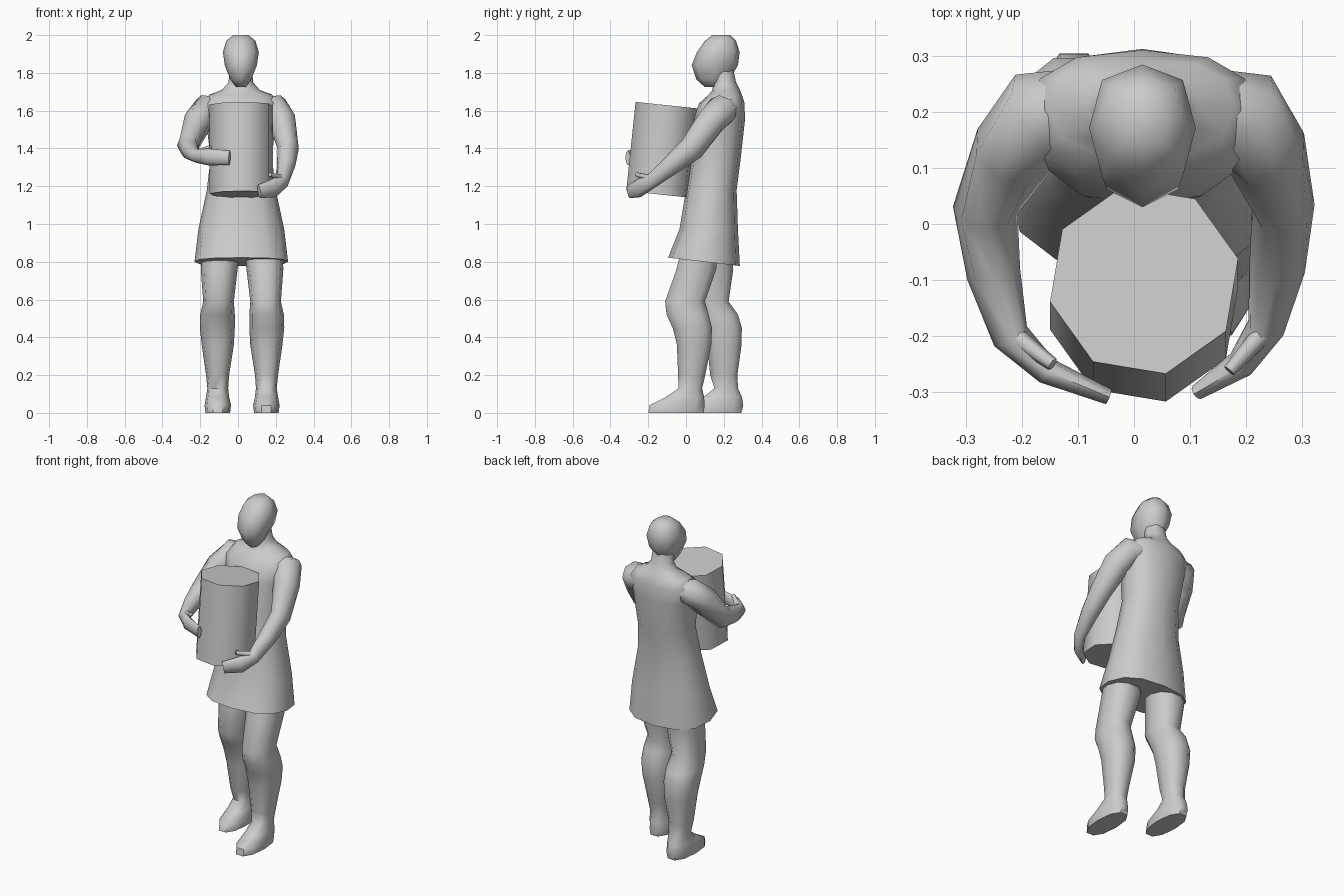
import bpy, bmesh, math
from mathutils import Vector, Matrix

grey = bpy.data.materials.new("plain grey")
grey.diffuse_color = (0.6, 0.6, 0.6, 1)


def skin(name, rings, angle=55):
    """Join a list of vertex rings into a closed, smooth-shaded body."""
    bm = bmesh.new()
    loops = [[bm.verts.new(p) for p in ring] for ring in rings]
    n = len(loops[0])
    for a, b in zip(loops, loops[1:]):
        for i in range(n):
            j = (i + 1) % n
            bm.faces.new((a[i], a[j], b[j], b[i]))
    bm.faces.new(loops[0][::-1])
    bm.faces.new(loops[-1])
    bmesh.ops.recalc_face_normals(bm, faces=bm.faces)
    me = bpy.data.meshes.new(name)
    bm.to_mesh(me)
    bm.free()
    me.materials.append(grey)
    ob = bpy.data.objects.new(name, me)
    bpy.context.collection.objects.link(ob)
    bpy.ops.object.select_all(action='DESELECT')
    ob.select_set(True)
    bpy.context.view_layer.objects.active = ob
    bpy.ops.object.shade_smooth_by_angle(angle=math.radians(angle))
    return ob


def level(z, x0, x1, y0, y1, n=8, tilt=0.0, power=1.0):
    """Horizontal ring filling an x/y extent; power < 1 makes it boxier."""
    ring = []
    for i in range(n):
        a = 2 * math.pi * i / n
        c, s = math.cos(a), math.sin(a)
        c = math.copysign(abs(c) ** power, c)
        s = math.copysign(abs(s) ** power, s)
        ring.append(((x0 + x1) / 2 + c * (x1 - x0) / 2,
                     (y0 + y1) / 2 + s * (y1 - y0) / 2, z - tilt * s))
    return ring


def limb(name, path, n=8):
    """Tube along a path of (x, y, z, side radius, upright radius)."""
    pts = [Vector(p[:3]) for p in path]
    rings = []
    for i, p in enumerate(pts):
        t = Vector()
        if i > 0:
            t += (p - pts[i - 1]).normalized()
        if i < len(pts) - 1:
            t += (pts[i + 1] - p).normalized()
        t.normalize()
        side = t.cross(Vector((0, 0, 1))).normalized()
        up = side.cross(t)
        ra, rb = path[i][3:]
        rings.append([p + side * ra * math.cos(k * math.tau / n)
                      + up * rb * math.sin(k * math.tau / n) for k in range(n)])
    return skin(name, rings, 65)


# Tunic body with skirt, shoulders and neck
skin("tunic", [
    level(0.80, -0.23, 0.265, -0.095, 0.285, 12, 0.022, 0.8),
    level(0.97, -0.21, 0.245, -0.035, 0.275, 12, 0, 0.85),
    level(1.18, -0.165, 0.20, 0.0, 0.268, 12, 0, 0.85),
    level(1.35, -0.145, 0.18, 0.03, 0.29, 12, 0, 0.85),
    level(1.55, -0.17, 0.20, 0.035, 0.312, 12, 0, 0.8),
    level(1.64, -0.19, 0.22, 0.07, 0.31, 12, 0, 0.8),
    level(1.685, -0.15, 0.18, 0.12, 0.295, 12, 0, 0.8),
    level(1.71, -0.085, 0.115, 0.14, 0.285, 12),
    level(1.75, -0.05, 0.08, 0.145, 0.265, 12),
    level(1.82, -0.045, 0.075, 0.14, 0.25, 12)])

# Head with pointed face
skin("head", [
    level(1.725, -0.01, 0.04, 0.10, 0.18),
    level(1.765, -0.04, 0.07, 0.055, 0.23),
    level(1.84, -0.07, 0.10, 0.03, 0.275, 8, 0, 0.85),
    level(1.91, -0.08, 0.11, 0.058, 0.284, 8, 0, 0.8),
    level(1.97, -0.062, 0.092, 0.10, 0.265, 8, 0, 0.85),
    level(2.0, -0.025, 0.055, 0.14, 0.235)], 65)

# Legs with feet: z, x range, y range, backward shift of the trailing leg
leg = [(0.0, 0.085, 0.215, -0.205, 0.10, 0.20),
       (0.04, 0.08, 0.22, -0.20, 0.105, 0.205),
       (0.085, 0.09, 0.212, -0.11, 0.10, 0.20),
       (0.13, 0.095, 0.205, -0.042, 0.088, 0.19),
       (0.20, 0.09, 0.212, -0.045, 0.105, 0.17),
       (0.36, 0.065, 0.235, -0.052, 0.138, 0.16),
       (0.45, 0.06, 0.245, -0.075, 0.142, 0.158),
       (0.52, 0.06, 0.243, -0.108, 0.125, 0.155),
       (0.59, 0.065, 0.227, -0.115, 0.105, 0.125),
       (0.76, 0.045, 0.24, -0.055, 0.165, 0.09),
       (0.90, 0.03, 0.235, -0.02, 0.17, 0.07)]
skin("leading_leg", [level(*r[:5], 10, 0, 0.85) for r in leg])
skin("trailing_leg", [level(z, 0.043 - b, 0.043 - a, c + s, d + s, 10, 0, 0.85)
                      for z, a, b, c, d, s in leg])

# Raised arm around the middle of the drum
limb("raised_arm", [
    (-0.09, 0.22, 1.62, 0.06, 0.05),
    (-0.165, 0.195, 1.61, 0.085, 0.08),
    (-0.215, 0.13, 1.54, 0.075, 0.08),
    (-0.265, 0.025, 1.415, 0.058, 0.065),
    (-0.25, -0.09, 1.385, 0.048, 0.05),
    (-0.22, -0.20, 1.36, 0.034, 0.036),
    (-0.155, -0.262, 1.355, 0.024, 0.045),
    (-0.045, -0.308, 1.35, 0.014, 0.038)])
limb("raised_thumb", [(-0.205, -0.205, 1.38, 0.018, 0.018),
                      (-0.145, -0.25, 1.408, 0.012, 0.012)], 6)

# Lowered arm supporting the drum from below
limb("lowered_arm", [
    (0.12, 0.22, 1.62, 0.06, 0.05),
    (0.195, 0.195, 1.61, 0.085, 0.08),
    (0.235, 0.13, 1.54, 0.075, 0.08),
    (0.266, 0.03, 1.40, 0.056, 0.068),
    (0.255, -0.08, 1.31, 0.05, 0.052),
    (0.235, -0.185, 1.225, 0.034, 0.04),
    (0.19, -0.25, 1.19, 0.026, 0.05),
    (0.112, -0.30, 1.172, 0.014, 0.036)])
limb("lowered_thumb", [(0.225, -0.20, 1.245, 0.018, 0.018),
                       (0.17, -0.262, 1.262, 0.012, 0.012)], 6)

# Eight-sided drum, leaning slightly towards the chest
lean = Matrix.Translation((0.018, -0.125, 1.393)) @ Matrix.Rotation(math.radians(-6), 4, 'X')
drum = [[lean @ Vector((0.172 * math.cos(math.radians(13 + 45 * k)),
                        0.172 * math.sin(math.radians(13 + 45 * k)), h))
         for k in range(8)] for h in (-0.237, 0.237)]
skin("drum", drum, 50)
